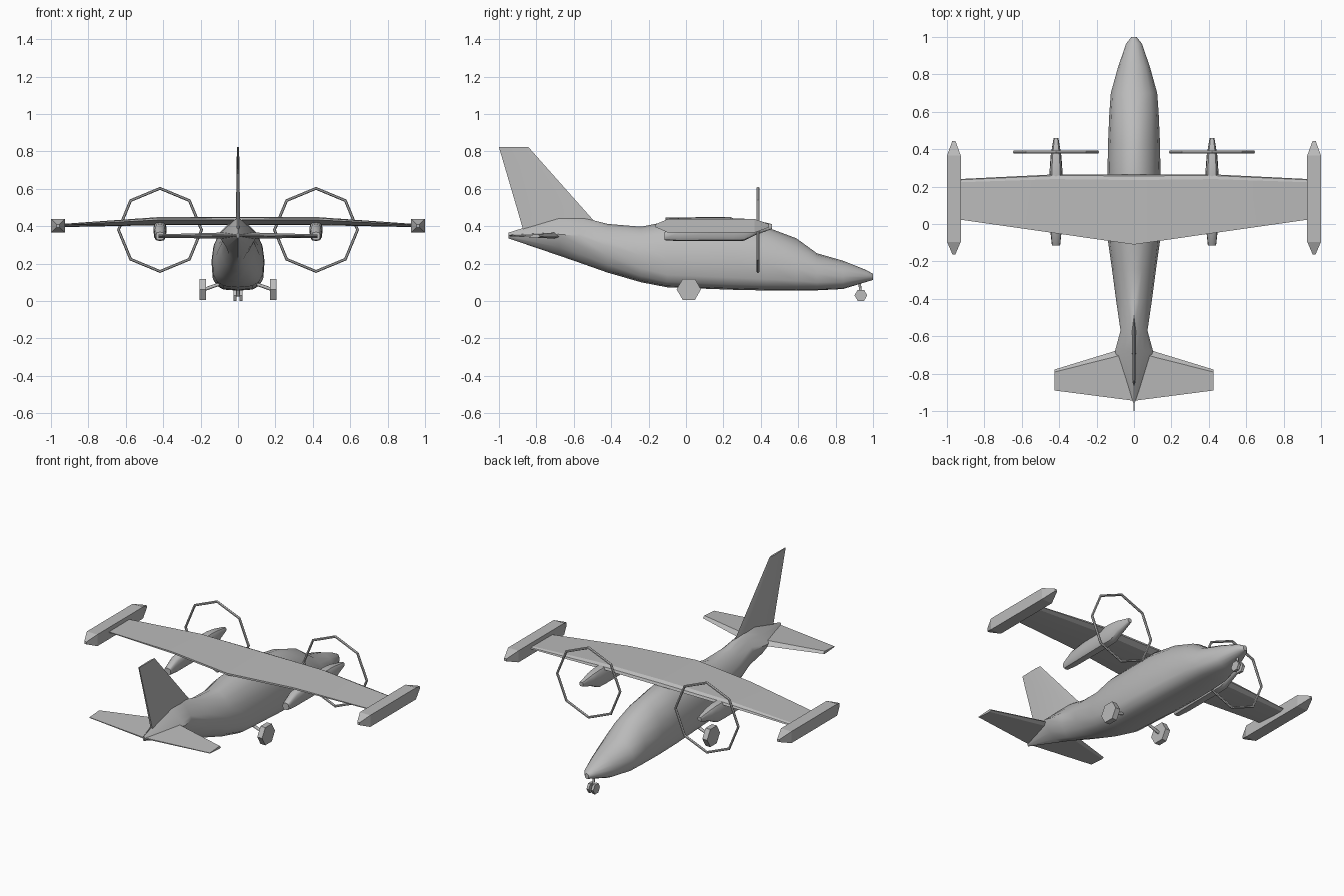
import bpy
import math
from mathutils import Vector

if "Cube" in bpy.data.objects:
    bpy.data.objects.remove(bpy.data.objects["Cube"], do_unlink=True)

grey = bpy.data.materials.new("plain_grey")
grey.use_nodes = True
colour = (0.5, 0.5, 0.5, 1)
grey.diffuse_color = colour
grey.node_tree.nodes["Principled BSDF"].inputs["Base Color"].default_value = colour


def finish(obj, name, smooth=None):
    """Name, colour and shade the object."""
    obj.name = name
    obj.data.materials.clear()
    obj.data.materials.append(grey)
    bpy.ops.object.select_all(action="DESELECT")
    obj.select_set(True)
    bpy.context.view_layer.objects.active = obj
    if smooth:
        bpy.ops.object.shade_smooth_by_angle(angle=math.radians(smooth))
    return obj


def loft(name, rings, smooth=None):
    """Skin a list of equal rings and cap both ends."""
    n = len(rings[0])
    verts = [p for ring in rings for p in ring]
    faces = [tuple(range(n)), tuple(range(len(verts) - n, len(verts)))]
    for r in range(len(rings) - 1):
        for i in range(n):
            a, b = r * n + i, r * n + (i + 1) % n
            faces.append((a, b, b + n, a + n))
    mesh = bpy.data.meshes.new(name)
    mesh.from_pydata(verts, [], faces)
    obj = bpy.data.objects.new(name, mesh)
    bpy.context.collection.objects.link(obj)
    finish(obj, name, smooth)
    bpy.ops.object.mode_set(mode="EDIT")
    bpy.ops.mesh.select_all(action="SELECT")
    bpy.ops.mesh.normals_make_consistent(inside=False)
    bpy.ops.object.mode_set(mode="OBJECT")
    return obj


def section(y, bottom, top, half, waist, low, high, x=0, sides=16):
    """Superellipse ring across y, with its own lower and upper roundness."""
    mid = bottom + (top - bottom) * waist
    ring = []
    for i in range(sides):
        a = math.tau * i / sides
        c, s = math.cos(a), math.sin(a)
        power = 2 / (high if s >= 0 else low)
        height = top - mid if s >= 0 else mid - bottom
        ring.append((x + half * math.copysign(abs(c) ** power, c), y,
                     mid + height * math.copysign(abs(s) ** power, s)))
    return ring


def cylinder(name, start, end, radius, sides, smooth=None):
    start, end = Vector(start), Vector(end)
    axis = end - start
    bpy.ops.mesh.primitive_cylinder_add(
        vertices=sides, radius=radius, depth=axis.length, location=(start + end) / 2,
        rotation=axis.to_track_quat("Z", "Y").to_euler())
    return finish(bpy.context.object, name, smooth)


def wheel(name, x, y, z, radius, width):
    """Hexagonal wheel on a sideways axle, flat side down."""
    rim = [math.tau * i / 6 for i in range(6)]
    return loft(name, [[(x + side * width / 2, y + radius * math.cos(a), z + radius * math.sin(a))
                        for a in rim] for side in (-1, 1)])


# Fuselage: y, bottom, top, half width, waist height, lower and upper roundness
hull = [
    (1.0, .112, .145, .014, .5, 2, 2),
    (.965, .102, .165, .042, .5, 2, 2),
    (.84, .064, .215, .085, .45, 2.4, 2),
    (.7, .057, .255, .124, .45, 3, 2),
    (.59, .055, .335, .132, .42, 3.2, 1.9),
    (.43, .056, .395, .139, .42, 3.5, 1.9),
    (.25, .06, .425, .142, .42, 3.5, 2),
    (-.1, .073, .425, .138, .42, 3.2, 2),
    (-.24, .1, .397, .118, .48, 2.6, 1.9),
    (-.42, .152, .412, .094, .55, 2, 1.5),
    (-.57, .205, .45, .072, .58, 1.8, 1.2),
    (-.68, .243, .45, .102, .55, 1.4, 1),
    (-.95, .335, .365, .006, .5, 2, 2),
]
loft("fuselage", [section(*s) for s in hull], 40)


def plane_ring(x, front, back, bottom, top, profile):
    """Wing section: profile holds chord and thickness fractions."""
    return [(x, front + (back - front) * c, bottom + (top - bottom) * t) for c, t in profile]


# Main wing, flat in the middle and drooping to the tips
wing_profile = [(0, .4), (.02, .75), (.08, 1), (1, .9), (1, .65), (.5, .1), (.1, 0)]
tip, bend, centre = (.24, .025, .395, .412), (.265, -.048, .405, .448), (.265, -.11, .405, .45)
loft("main_wing", [plane_ring(x, *s, wing_profile) for x, s in
                   ((-.94, tip), (-.43, bend), (0, centre), (.43, bend), (.94, tip))], 25)

# Tailplane with a bevelled leading edge
tail_profile = [(0, .3), (.12, 1), (1, .6), (1, .4), (.12, 0)]
tail_tip, tail_root = (-.778, -.89, .338, .356), (-.648, -.945, .332, .368)
loft("tailplane", [plane_ring(x, *s, tail_profile) for x, s in
                   ((-.425, tail_tip), (0, tail_root), (.425, tail_tip))])

# Upright fin
fin_levels = [(.36, -.43, -.865, .013), (.465, -.525, -.895, .011), (.822, -.842, -1, .006)]
loft("tail_fin", [[(0, front, z), (half, front * .8 + back * .2, z), (half * .5, back, z),
                   (-half * .5, back, z), (-half, front * .8 + back * .2, z)]
                  for z, front, back, half in fin_levels], 30)

# Paired parts
nacelle = [(-.115, .325, .368, .022), (-.04, .32, .41, .03), (.25, .32, .44, .035),
           (.31, .322, .44, .033), (.37, .352, .432, .028), (.46, .385, .411, .013)]
tank = [(-.162, .008), (-.095, .037), (.365, .037), (.445, .008)]
for side, label in ((1, "left"), (-1, "right")):
    loft(label + "_engine_nacelle",
         [section(*s, .5, 3, 3, x=side * .417, sides=12) for s in nacelle], 40)
    loft(label + "_tip_tank",
         [[(side * .963 + r * i, y, .402 + r * j) for i, j in ((-1, -1), (1, -1), (1, 1), (-1, 1))]
          for y, r in tank])

    # Propeller sweep shown as an eight-sided hoop
    bpy.ops.mesh.primitive_torus_add(
        major_segments=8, minor_segments=6, major_radius=.222, minor_radius=.008,
        location=(side * .417, .385, .38), rotation=(math.pi / 2, 0, 0))
    finish(bpy.context.object, label + "_propeller_hoop")

    # Landing gear
    wheel(label + "_main_wheel", side * .188, .015, .062, .065, .034)
    cylinder(label + "_main_strut", (side * .1, .015, .09), (side * .185, .015, .06), .009, 8, 50)
    wheel(label + "_nose_wheel", side * .016, .935, .03, .034, .016)

cylinder("nose_strut", (0, .935, .03), (0, .925, .13), .007, 8, 50)
cylinder("nose_axle", (-.016, .935, .03), (.016, .935, .03), .005, 8, 50)
